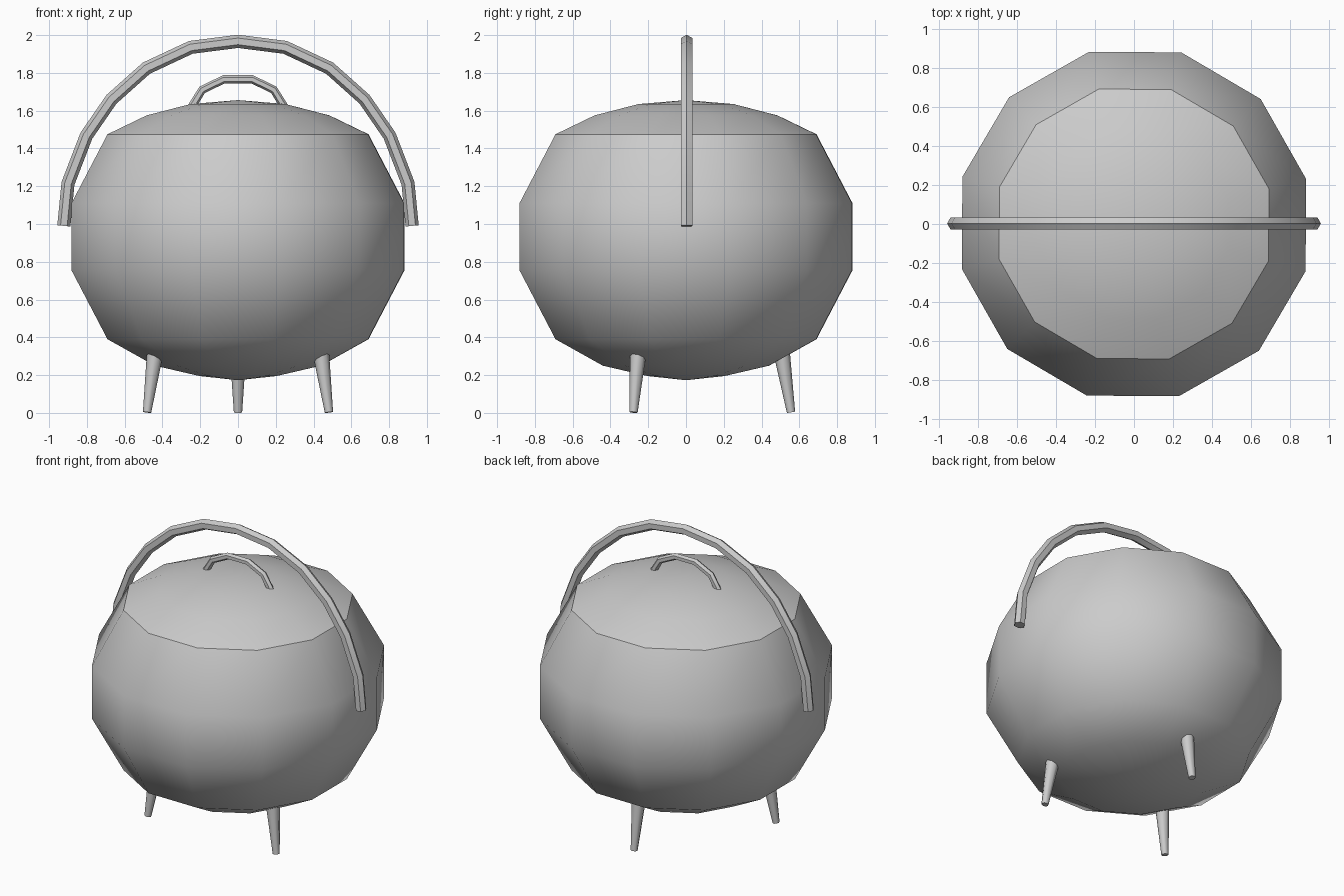
import bpy, bmesh, math
from mathutils import Vector

if "Cube" in bpy.data.objects:
    bpy.data.objects.remove(bpy.data.objects["Cube"])

iron = bpy.data.materials.new("grey iron")
iron.use_nodes = True
GREY = (0.6, 0.6, 0.6, 1)
iron.diffuse_color = GREY
iron.node_tree.nodes["Principled BSDF"].inputs["Base Color"].default_value = GREY


def finish(name, bm, angle):
    bmesh.ops.recalc_face_normals(bm, faces=bm.faces)
    mesh = bpy.data.meshes.new(name)
    bm.to_mesh(mesh)
    bm.free()
    obj = bpy.data.objects.new(name, mesh)
    bpy.context.collection.objects.link(obj)
    mesh.materials.append(iron)
    bpy.ops.object.select_all(action='DESELECT')
    obj.select_set(True)
    bpy.context.view_layer.objects.active = obj
    bpy.ops.object.shade_smooth_by_angle(angle=math.radians(angle))
    return obj


def lathe(name, profile, sides=12):
    """Spin (radius, z) points round z; a zero radius makes a pole."""
    bm = bmesh.new()
    rings = []
    for r, z in profile:
        count = sides if r else 1
        rings.append([bm.verts.new((r * math.cos(a), r * math.sin(a), z))
                      for a in (math.radians(14.6) + math.tau * i / sides
                                for i in range(count))])
    for low, high in zip(rings, rings[1:]):
        for i in range(sides):
            j = (i + 1) % sides
            quad = [low[i % len(low)], low[j % len(low)],
                    high[j % len(high)], high[i % len(high)]]
            bm.faces.new(list(dict.fromkeys(quad)))
    return finish(name, bm, 60)


def tube(name, path, radii, sides, angle):
    """Sweep a polygon along a path, with one corner turned outwards."""
    bm = bmesh.new()
    pts = [Vector(p) for p in path]
    rings = []
    for k, p in enumerate(pts):
        before, after = pts[max(k - 1, 0)], pts[min(k + 1, len(pts) - 1)]
        along = (after - before).normalized()
        side = Vector((0, 1, 0))
        side = (side - along * side.dot(along)).normalized()
        out = along.cross(side)
        rings.append([bm.verts.new(p + radii[k] * (out * math.cos(a) + side * math.sin(a)))
                      for a in (math.tau * i / sides for i in range(sides))])
    for a, b in zip(rings, rings[1:]):
        for i in range(sides):
            j = (i + 1) % sides
            bm.faces.new((a[i], a[j], b[j], b[i]))
    bm.faces.new(rings[0])
    bm.faces.new(rings[-1])
    return finish(name, bm, angle)


def arch(half):
    """Mirror a half path of (x, z) points, given from foot to middle."""
    right = [(x, 0.003, z) for x, z in half]
    left = [(-x, y, z) for x, y, z in reversed(right) if x > 0]
    return right + left


# Pot and domed lid
lathe("pot_body", [(0, 0.173), (0.21, 0.195), (0.455, 0.25), (0.714, 0.39),
                   (0.911, 0.755), (0.911, 1.11), (0.714, 1.475)])
lathe("lid", [(0.714, 1.475), (0.5, 1.575), (0.26, 1.635), (0, 1.656)])

# Carrying handle and lid handle
path = arch([(0.922, 0.99), (0.9, 1.215), (0.803, 1.467), (0.67, 1.66),
             (0.485, 1.825), (0.25, 1.935), (0, 1.967)])
tube("carrying_handle", path, [0.035] * len(path), 6, 40)
path = arch([(0.245, 1.62), (0.19, 1.71), (0.075, 1.766)])
tube("lid_handle", path, [0.022] * len(path), 6, 40)

# Three splayed legs
for name, degrees in (("back_leg", 90), ("front_right_leg", 210), ("front_left_leg", 330)):
    c, s = math.cos(math.radians(degrees)), math.sin(math.radians(degrees))
    tube(name, [(0.556 * c, 0.556 * s, 0.003), (0.508 * c, 0.508 * s, 0.31)],
         [0.022, 0.043], 8, 50)
